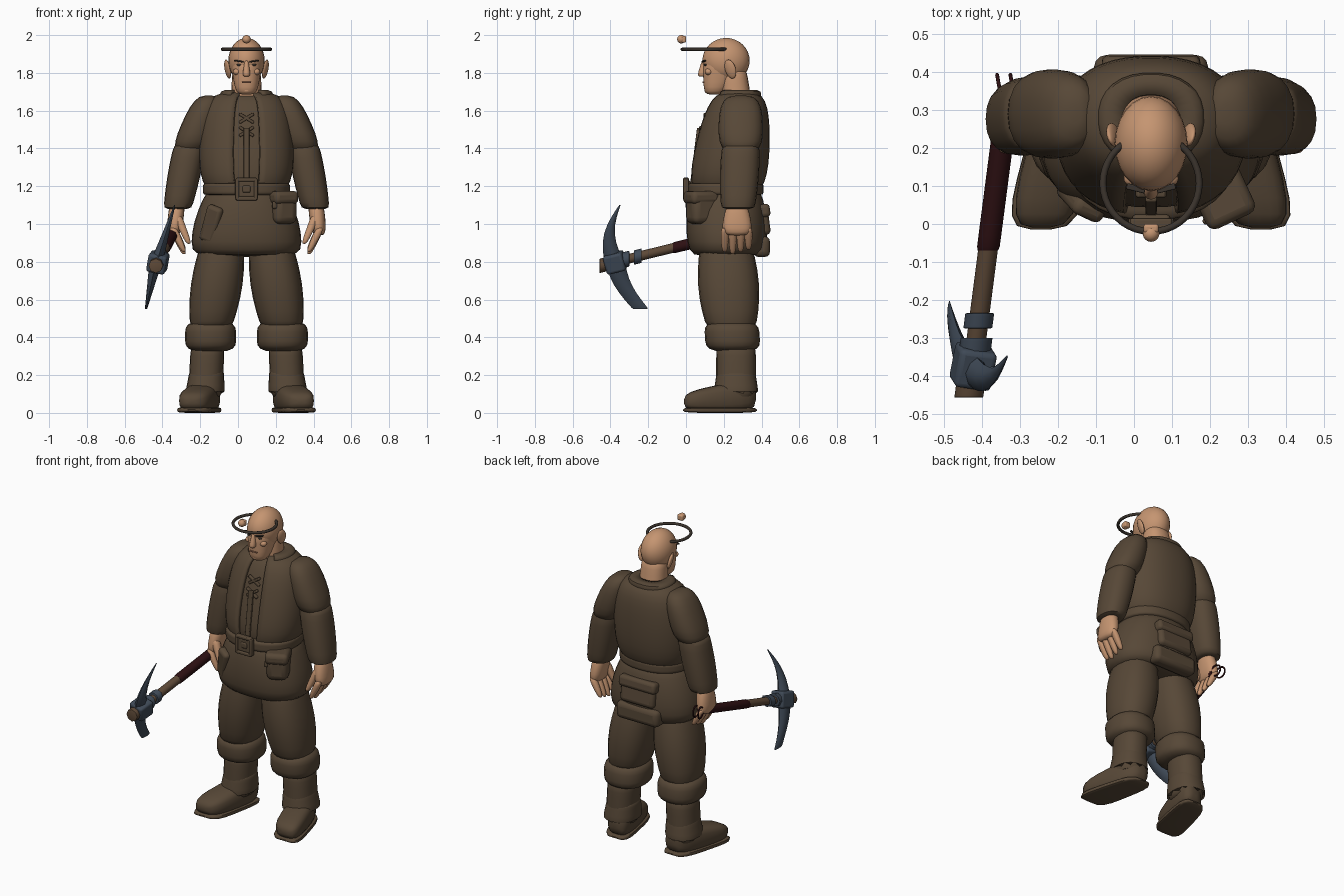
import bpy, bmesh
from math import pi, sin, cos, radians, copysign
from mathutils import Vector

if "Cube" in bpy.data.objects:
    bpy.data.objects.remove(bpy.data.objects["Cube"], do_unlink=True)

CENTRE = .045  # the body stands slightly to its left of the pickaxe


def material(name, red, green, blue):
    mat = bpy.data.materials.new(name)
    mat.use_nodes = True
    mat.diffuse_color = (red, green, blue, 1)
    mat.node_tree.nodes["Principled BSDF"].inputs["Base Color"].default_value = mat.diffuse_color
    return mat


CLOTH = material("brown_cloth", .095, .064, .038)
SKIN = material("skin", .56, .3, .165)
DARK = material("dark_band", .045, .035, .027)
WOOD = material("wood", .11, .066, .038)
WRAP = material("red_wrap", .026, .005, .006)
STEEL = material("blue_steel", .05, .068, .095)
LIP = material("lip", .33, .15, .09)


def finish(obj, name, mat):
    obj.name = obj.data.name = name
    obj.data.materials.append(mat)
    bpy.ops.object.select_all(action="DESELECT")
    obj.select_set(True)
    bpy.context.view_layer.objects.active = obj
    bpy.ops.object.shade_smooth_by_angle(angle=radians(50))


def segment(name, mat, start, end, size, end_size=None, bulge=0, square=8, power=2.3,
            sides=20, bend=0, gap=0, jag=0, steps=10):
    """Rounded body from start to end; square sets how blunt the ends are, gap opens its front."""
    start, end = Vector(start), Vector(end)
    size = Vector(size)
    end_size = Vector(end_size) if end_size else size
    path = end - start
    upright = abs(path.z) > abs(path.y)
    arc = 2 * (pi - radians(gap)) / (sides - 1 if gap else sides)
    mesh = bmesh.new()
    rows = []
    for step in range(steps + 1):
        way = -cos(pi * step / steps) * .999
        t = (way + 1) / 2
        swell = sin(pi * t)
        blunt = (1 - abs(way) ** square) ** (1 / square)
        radius = size.lerp(end_size, t) * (1 + bulge * swell) * blunt
        centre = start + path * t + Vector((0, bend * swell, 0))
        row = []
        for i in range(sides):
            angle = radians(gap) - pi / 2 + i * arc
            across, along = (copysign(abs(f(angle)) ** (2 / power), f(angle)) for f in (cos, sin))
            across, along = across * radius.x, along * radius.y
            ragged = jag * (i % 2) if step < 2 else 0
            offset = (across, along, ragged) if upright else (across, 0, along)
            row.append(mesh.verts.new(centre + Vector(offset)))
        rows.append(row)
    for low, high in zip(rows, rows[1:]):
        for i in range(sides - 1 if gap else sides):
            j = (i + 1) % sides
            mesh.faces.new((low[i], low[j], high[j], high[i]))
    if not gap:
        mesh.faces.new(rows[0])
        mesh.faces.new(rows[-1])
    bmesh.ops.recalc_face_normals(mesh, faces=mesh.faces)
    data = bpy.data.meshes.new(name)
    mesh.to_mesh(data)
    mesh.free()
    obj = bpy.data.objects.new(name, data)
    bpy.context.collection.objects.link(obj)
    if gap:
        shell = obj.modifiers.new("thickness", "SOLIDIFY")
        shell.thickness, shell.offset = .02, 0
    finish(obj, name, mat)


def box(name, mat, loc, size, tilt=(0, 0, 0), bevel=.01):
    bpy.ops.mesh.primitive_cube_add(size=1, location=loc, rotation=[radians(a) for a in tilt])
    obj = bpy.context.object
    obj.scale = size
    bpy.ops.object.transform_apply(location=False, rotation=False, scale=True)
    edge = obj.modifiers.new("bevel", "BEVEL")
    edge.width, edge.segments = bevel, 3
    finish(obj, name, mat)


def ball(name, mat, loc, size, tilt=(0, 0, 0)):
    bpy.ops.mesh.primitive_uv_sphere_add(segments=24, ring_count=16, radius=1, location=loc,
                                         rotation=[radians(a) for a in tilt])
    bpy.context.object.scale = size
    finish(bpy.context.object, name, mat)


def ring(name, mat, loc, radius, thickness, tilt=(0, 0, 0)):
    bpy.ops.mesh.primitive_torus_add(major_radius=radius, minor_radius=thickness, major_segments=40,
                                     minor_segments=8, location=loc, rotation=[radians(a) for a in tilt])
    finish(bpy.context.object, name, mat)


# Torso: shirt, open vest, collar, skirt and belt
for name, grow, gap in (("shirt", 0, 0), ("vest", .01, 14)):
    segment(name, CLOTH, start=(CENTRE, .21, 1.15), end=(CENTRE, .28, 1.69), size=(.21 + grow, .18 + grow),
            end_size=(.19 + grow, .13 + grow), bulge=.14, square=5, sides=40, gap=gap, steps=16)
segment("collar", CLOTH, start=(CENTRE, .275, 1.64), end=(CENTRE, .28, 1.7), size=(.13, .11), sides=24, gap=35)
segment("skirt", CLOTH, start=(CENTRE, .22, .83), end=(CENTRE, .21, 1.2), size=(.29, .2),
        end_size=(.2, .18), bulge=.12, sides=32)
segment("belt", CLOTH, start=(CENTRE, .21, 1.15), end=(CENTRE, .21, 1.22), size=(.23, .2), sides=32)

# Belt buckle, shirt lacing and collar flaps
box("buckle_plate", CLOTH, loc=(CENTRE, .01, 1.185), size=(.1, .03, .09))
box("buckle_stud", CLOTH, loc=(CENTRE, 0, 1.185), size=(.045, .02, .04))
box("shirt_placket", CLOTH, loc=(CENTRE, .05, 1.36), size=(.03, .02, .3), tilt=(-7, 0, 0), bevel=.005)
for s in (-1, 1):
    box("buckle_side", CLOTH, loc=(CENTRE + s * .05, 0, 1.185), size=(.02, .03, .11), bevel=.006)
    box("buckle_bar", CLOTH, loc=(CENTRE, 0, 1.185 + s * .05), size=(.11, .03, .02), bevel=.006)
    box("collar_flap", CLOTH, loc=(CENTRE + s * .06, .16, 1.615), size=(.04, .02, .11), tilt=(-25, s * 28, s * 15))
    for rise in (0, .07):
        box("shirt_lace", CLOTH, loc=(CENTRE, .08 + rise / 3, 1.49 + rise), size=(.09, .02, .016),
            tilt=(0, s * 32, 0), bevel=.005)

# Pouch, hanging flap and back panel
box("pouch", CLOTH, loc=(.23, .085, 1.08), size=(.13, .15, .16), tilt=(0, 0, 25), bevel=.035)
box("pouch_flap", CLOTH, loc=(.23, .08, 1.14), size=(.14, .16, .07), tilt=(0, 0, 25), bevel=.025)
box("pouch_clasp", CLOTH, loc=(.195, .01, 1.1), size=(.03, .02, .04), tilt=(0, 0, 25))
box("hanging_flap", CLOTH, loc=(-.14, .06, 1), size=(.09, .05, .2), tilt=(8, 20, -25), bevel=.02)
box("back_pouch", CLOTH, loc=(CENTRE, .405, 1.02), size=(.24, .07, .16), tilt=(8, 0, 0), bevel=.025)
box("back_pouch_flap", CLOTH, loc=(CENTRE, .41, 1.07), size=(.26, .07, .07), tilt=(8, 0, 0), bevel=.02)
box("back_hem", CLOTH, loc=(CENTRE, .4, .88), size=(.3, .09, .11), bevel=.03)

# Arms, legs and face, built once per side
for s, side in ((1, "left"), (-1, "right")):
    def limb(part, mat, start, end, size, end_size=None, **shape):
        ends = [(CENTRE + s * x, y, z) for x, y, z in (start, end)]
        segment(side + "_" + part, mat, *ends, size, end_size, **shape)

    limb("trouser", CLOTH, start=(.19, .24, .44), end=(.125, .21, .92), size=(.11, .13), bulge=.24, square=10)
    limb("trouser_cuff", CLOTH, start=(.19, .25, .325), end=(.19, .24, .485), size=(.135, .145), square=4)
    limb("boot_shaft", CLOTH, start=(.22, .265, .08), end=(.205, .265, .36), size=(.09, .105))
    limb("ankle_wrap", CLOTH, start=(.22, .265, .1), end=(.21, .265, .23), size=(.105, .12),
         end_size=(.09, .1), jag=.03)
    limb("boot", CLOTH, start=(.29, -.01, .06), end=(.2, .37, .09), size=(.085, .05), end_size=(.075, .085),
         bulge=.1, square=4, power=3)
    limb("boot_sole", CLOTH, start=(.29, -.015, .015), end=(.2, .375, .015), size=(.1, .015),
         end_size=(.085, .015), square=4, power=5)
    limb("upper_sleeve", CLOTH, start=(.305, .29, 1.375), end=(.2, .29, 1.68), size=(.095, .11),
         end_size=(.07, .1), bulge=.12, square=4)
    limb("forearm_sleeve", CLOTH, start=(.365, .275, 1.08), end=(.3, .29, 1.42), size=(.075, .09),
         end_size=(.085, .1), bulge=.08, square=12)
    limb("palm", SKIN, start=(.385, .27, .94), end=(.365, .27, 1.12), size=(.036, .08), end_size=(.04, .05),
         bulge=.1, square=4)
    for i in range(4):
        y = .205 + i * .042
        limb("finger", SKIN, start=(.33, y, .84 + abs(i - 1) * .012), end=(.39, y, .98), size=(.014, .014),
             end_size=(.022, .021), bulge=.15, square=4, sides=10)
    limb("thumb", SKIN, start=(.305, .2, .895), end=(.37, .23, 1.05), size=(.016, .016),
         end_size=(.028, .03), square=4, sides=10)

    ball(side + "_ear", SKIN, loc=(CENTRE + s * .1, .235, 1.82), size=(.013, .03, .052), tilt=(12, s * 14, -s * 20))
    ball(side + "_eye", DARK, loc=(CENTRE + s * .037, .105, 1.842), size=(.015, .01, .007))
    box(side + "_brow", DARK, loc=(CENTRE + s * .04, .094, 1.862), size=(.05, .016, .008),
        tilt=(0, -s * 8, s * 14), bevel=.003)
    ball(side + "_cheek", SKIN, loc=(CENTRE + s * .05, .12, 1.806), size=(.022, .02, .018))

# Neck and head
segment("neck", SKIN, start=(CENTRE, .27, 1.6), end=(CENTRE, .25, 1.82), size=(.085, .085), end_size=(.075, .07))
segment("face", SKIN, start=(CENTRE, .15, 1.685), end=(CENTRE, .205, 1.88), size=(.055, .055),
        end_size=(.09, .118), square=5, sides=32)
ball("skull", SKIN, loc=(CENTRE, .212, 1.865), size=(.096, .125, .12))
segment("nose", SKIN, start=(CENTRE, .086, 1.78), end=(CENTRE, .1, 1.87), size=(.022, .028),
        end_size=(.01, .015), square=4, sides=12)
box("mouth", LIP, loc=(CENTRE, .095, 1.75), size=(.05, .016, .007), bevel=.003)
ball("chin", SKIN, loc=(CENTRE, .122, 1.708), size=(.032, .024, .02))

# Floating ring and ball
ring("floating_ring", DARK, loc=(CENTRE, .107, 1.925), radius=.127, thickness=.009)
ball("floating_ball", SKIN, loc=(CENTRE, -.025, 1.978), size=(.022, .022, .022))
box("floating_ball_stub", SKIN, loc=(CENTRE, -.012, 1.978), size=(.04, .025, .036), bevel=.008)


# Pickaxe: sloping handle with grip and collars, then the two-ended head
def handle(name, mat, front, back, radius):
    ends = [(.13 * y - .376, y, .245 * y + .89) for y in (front, back)]
    segment(name, mat, *ends, size=(radius, radius), square=30, power=2, sides=8)


handle("pick_handle", WOOD, front=-.45, back=.3, radius=.026)
handle("pick_handle_end", WOOD, front=-.458, back=-.4, radius=.038)
handle("pick_grip", WRAP, front=-.07, back=.33, radius=.03)
handle("pick_collar", STEEL, front=-.275, back=-.235, radius=.038)
handle("pick_socket", STEEL, front=-.345, back=-.3, radius=.042)
box("pick_block", STEEL, loc=(-.424, -.375, .797), size=(.1, .105, .1), tilt=(14, 12, -8), bevel=.014)
segment("pick_spike", STEEL, start=(-.43, -.38, .8), end=(-.335, -.35, 1.1), size=(.034, .052),
        end_size=(.003, .004), bend=-.04, square=30, power=1.6, sides=8)
segment("pick_blade", STEEL, start=(-.435, -.375, .8), end=(-.487, -.24, .55), size=(.034, .052),
        end_size=(.006, .042), bend=-.025, square=30, power=1.8, sides=8)
for x in (-.355, -.32):
    ring("wrist_strap", WRAP, loc=(x, .36, .97), radius=.034, thickness=.005, tilt=(0, 90, 10))
